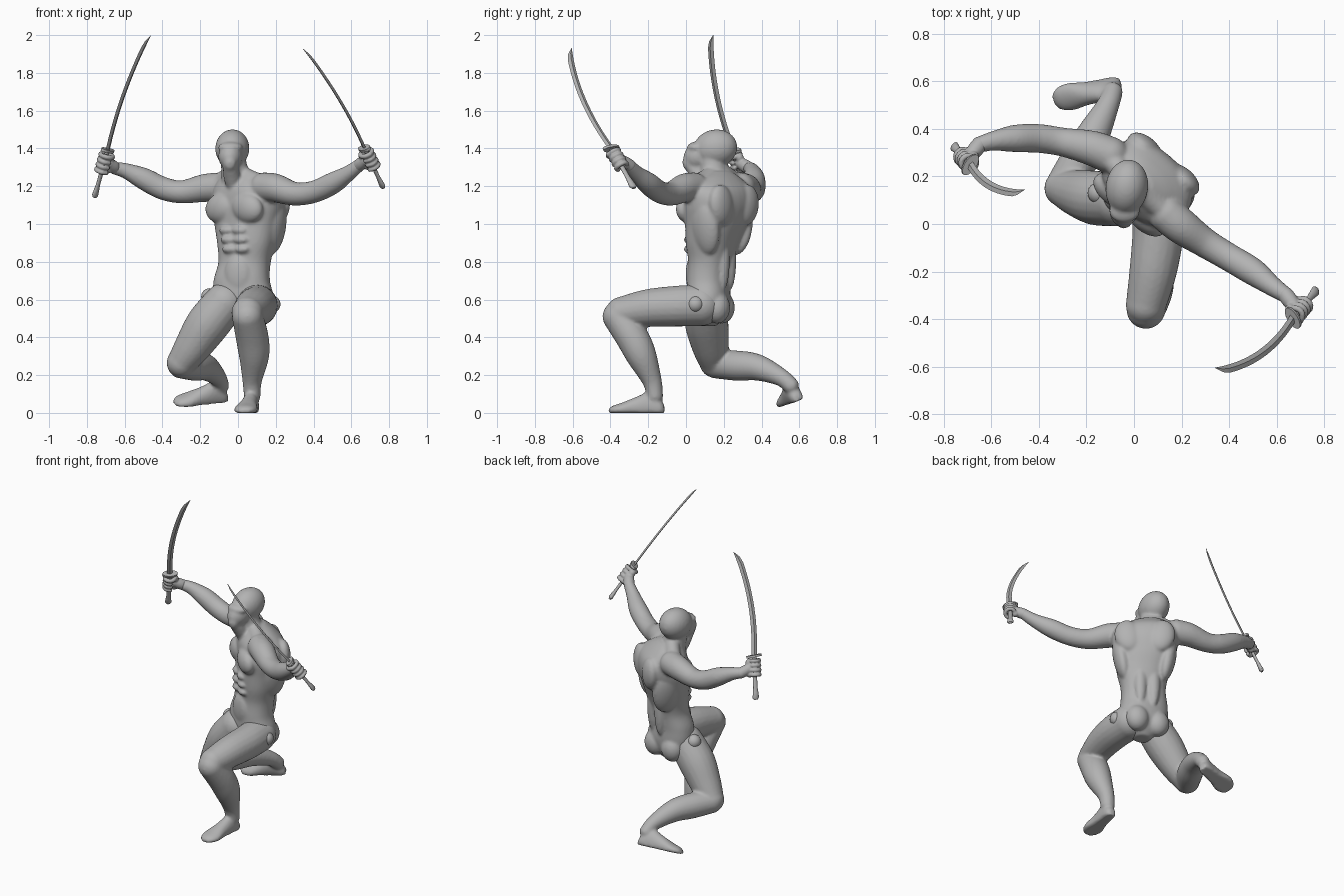
import bpy, bmesh, math
from mathutils import Vector, Matrix, Euler

cube = bpy.data.objects.get("Cube")
if cube:
    bpy.data.objects.remove(cube, do_unlink=True)

grey = bpy.data.materials.new("plain_grey")
grey.use_nodes = True
grey.diffuse_color = (0.45, 0.45, 0.45, 1)
grey.node_tree.nodes["Principled BSDF"].inputs["Base Color"].default_value = (0.45, 0.45, 0.45, 1)


def spline(rows, steps=6):
    """Smoothly interpolate rows of numbers (Catmull-Rom)."""
    out = []
    last = len(rows) - 1
    for i in range(last):
        quad = [rows[max(i - 1, 0)], rows[i], rows[i + 1], rows[min(i + 2, last)]]
        for s in range(steps):
            t = s / steps
            out.append([b + 0.5 * t * (c - a + t * (2 * a - 5 * b + 4 * c - d + t * (3 * (b - c) + d - a)))
                        for a, b, c, d in zip(*quad)])
    return out + [list(rows[-1])]


def skin(bm, rings):
    loops = [[bm.verts.new(p) for p in ring] for ring in rings]
    n = len(loops[0])
    for a, b in zip(loops, loops[1:]):
        for i in range(n):
            bm.faces.new((a[i], a[(i + 1) % n], b[(i + 1) % n], b[i]))
    bm.faces.new(loops[0][::-1])
    bm.faces.new(loops[-1])


def ellipsoid(bm, loc, radii, rot=(0, 0, 0)):
    turn = Euler([math.radians(a) for a in rot]).to_matrix().to_4x4()
    bmesh.ops.create_uvsphere(bm, u_segments=24, v_segments=16, radius=1,
                              matrix=Matrix.Translation(loc) @ turn @ Matrix.Diagonal((*radii, 1)))


def tube(bm, rows, n=20, steps=6):
    """Round limb through rows of x, y, z, radius, with domed ends."""
    pts = spline(rows, steps)
    side = Vector((0.31, 0.53, 0.79))
    rings = []
    for i, p in enumerate(pts):
        c = Vector(p[:3])
        axis = (Vector(pts[min(i + 1, len(pts) - 1)][:3]) - Vector(pts[max(i - 1, 0)][:3])).normalized()
        side = (side - axis * side.dot(axis)).normalized()
        other = axis.cross(side)
        rings.append([c + p[3] * (side * math.cos(k * math.tau / n) + other * math.sin(k * math.tau / n))
                      for k in range(n)])
    skin(bm, rings)
    for p in (pts[0], pts[-1]):
        ellipsoid(bm, p[:3], [p[3]] * 3)


def finish(bm, name, voxel=0, smooth=0):
    """Make the object; a voxel size melts its pieces into one surface."""
    bmesh.ops.recalc_face_normals(bm, faces=bm.faces)
    mesh = bpy.data.meshes.new(name)
    bm.to_mesh(mesh)
    bm.free()
    ob = bpy.data.objects.new(name, mesh)
    bpy.context.collection.objects.link(ob)
    if voxel:
        remesh = ob.modifiers.new("melt", 'REMESH')
        remesh.mode = 'VOXEL'
        remesh.voxel_size = voxel
        relax = ob.modifiers.new("relax", 'SMOOTH')
        relax.iterations = smooth
        graph = bpy.context.evaluated_depsgraph_get()
        ob.data = bpy.data.meshes.new_from_object(ob.evaluated_get(graph))
        ob.modifiers.clear()
    ob.data.materials.clear()
    ob.data.materials.append(grey)
    bpy.ops.object.select_all(action='DESELECT')
    ob.select_set(True)
    bpy.context.view_layer.objects.active = ob
    bpy.ops.object.shade_smooth_by_angle(angle=math.radians(80 if voxel else 35))


# Torso sections: height, centre x, centre y, half width, half depth, twist
sections = spline([
    (0.46, 0.03, 0.11, 0.05, 0.05, -10), (0.52, 0.03, 0.12, 0.12, 0.09, -10),
    (0.60, 0.03, 0.12, 0.16, 0.11, -10), (0.70, 0.02, 0.12, 0.15, 0.11, -14),
    (0.80, 0.035, 0.13, 0.14, 0.11, -22), (0.90, 0.045, 0.14, 0.16, 0.125, -32),
    (1.00, 0.05, 0.16, 0.185, 0.14, -38), (1.10, 0.055, 0.17, 0.205, 0.15, -40),
    (1.18, 0.05, 0.17, 0.20, 0.14, -42), (1.24, 0.03, 0.17, 0.14, 0.10, -42),
    (1.28, 0.01, 0.17, 0.07, 0.06, -42)])


def on_torso(row, u, v):
    t = math.radians(row[5])
    u, v = u * row[3], v * row[4]
    return Vector((row[1] + u * math.cos(t) - v * math.sin(t),
                   row[2] + u * math.sin(t) + v * math.cos(t), row[0]))


def muscle(bm, z, u, v, radii, tilt=0):
    """Ellipsoid set on the twisted torso; u and v are fractions of its half sizes."""
    row = min(sections, key=lambda r: abs(r[0] - z))
    ellipsoid(bm, on_torso(row, u, v), radii, (0, tilt, row[5]))


def rounded(a):
    return math.copysign(abs(a) ** 0.88, a)


body = bmesh.new()
skin(body, [[on_torso(r, rounded(math.cos(k * math.tau / 40)), rounded(math.sin(k * math.tau / 40)))
             for k in range(40)] for r in sections])
for s in (-1, 1):
    muscle(body, 1.085, s * 0.44, -0.78, (0.10, 0.055, 0.08), s * 12)       # chest
    muscle(body, 1.10, s * 0.5, 0.72, (0.085, 0.05, 0.11), s * 12)         # shoulder blade
    muscle(body, 0.98, s * 0.8, 0.3, (0.05, 0.085, 0.15), s * 10)          # side of back
    muscle(body, 0.82, s * 0.3, 0.80, (0.04, 0.035, 0.17))                 # lower back
    muscle(body, 0.56, s * 0.5, 0.55, (0.075, 0.07, 0.085))                # seat
    for z in (0.865, 0.915, 0.965):
        muscle(body, z, s * 0.24, -0.92, (0.045, 0.03, 0.024))             # stomach
muscle(body, 0.74, 0, -0.85, (0.07, 0.03, 0.10))                           # belly

# Neck and its slopes
tube(body, [(0.0, 0.16, 1.20, 0.09), (-0.02, 0.14, 1.30, 0.07), (-0.03, 0.13, 1.38, 0.068)])
tube(body, [(-0.02, 0.17, 1.28, 0.05), (0.08, 0.09, 1.235, 0.045), (0.18, 0.01, 1.20, 0.05)])
tube(body, [(-0.02, 0.18, 1.28, 0.05), (-0.08, 0.25, 1.235, 0.045), (-0.16, 0.31, 1.20, 0.05)])

# Head: skull, face, chin, brow, nose ridge and throat
ellipsoid(body, (-0.03, 0.155, 1.40), (0.09, 0.118, 0.10), (12, 0, -8))
ellipsoid(body, (-0.04, 0.07, 1.36), (0.064, 0.085, 0.072), (20, 0, -8))
ellipsoid(body, (-0.043, 0.015, 1.325), (0.036, 0.034, 0.045))
ellipsoid(body, (-0.04, 0.055, 1.405), (0.066, 0.05, 0.03))
tube(body, [(-0.04, 0.03, 1.39, 0.024), (-0.043, 0.005, 1.355, 0.02)])
tube(body, [(-0.043, 0.03, 1.31, 0.038), (-0.03, 0.08, 1.24, 0.045), (-0.02, 0.09, 1.18, 0.03)])

# Arms
arms = {
    "left": [(0.14, 0.04, 1.195, 0.078), (0.2, -0.01, 1.19, 0.076), (0.3, -0.08, 1.16, 0.063),
             (0.4, -0.14, 1.17, 0.059), (0.5, -0.2, 1.215, 0.058), (0.58, -0.26, 1.265, 0.043),
             (0.64, -0.30, 1.31, 0.034)],
    "right": [(-0.1, 0.29, 1.195, 0.078), (-0.18, 0.32, 1.19, 0.074), (-0.3, 0.345, 1.17, 0.061),
              (-0.4, 0.36, 1.19, 0.061), (-0.5, 0.36, 1.24, 0.058), (-0.59, 0.35, 1.28, 0.042),
              (-0.65, 0.335, 1.295, 0.034)]}
for rows in arms.values():
    tube(body, rows)
finish(body, "upper_body", 0.009, 5)


def foot(bm, heel, toe, up):
    heel, toe, up = Vector(heel), Vector(toe), Vector(up).normalized()
    side = (toe - heel).cross(up).normalized()
    rings = []
    for t, w, h in spline([(0, 0.02, 0.04), (0.08, 0.036, 0.08), (0.25, 0.042, 0.115), (0.5, 0.048, 0.085),
                           (0.75, 0.062, 0.055), (0.92, 0.05, 0.038), (1, 0.02, 0.02)], 4):
        c = heel.lerp(toe, t)
        rings.append([c + side * w * math.cos(k * math.tau / 24)
                      + up * h * max(0, 0.35 + 0.65 * math.sin(k * math.tau / 24)) for k in range(24)])
    skin(bm, rings)


# Legs: thigh, shin and foot; the left is planted and the right trails behind
legs = {
    "left": ([(0.1, 0.08, 0.57, 0.11), (0.1, -0.05, 0.565, 0.108), (0.08, -0.2, 0.555, 0.1),
              (0.05, -0.34, 0.53, 0.085)],
             [(0.05, -0.36, 0.51, 0.082), (0.075, -0.285, 0.4, 0.087), (0.085, -0.235, 0.3, 0.08),
              (0.075, -0.18, 0.17, 0.052), (0.075, -0.165, 0.09, 0.044)],
             ((0.08, -0.115, 0), (0.03, -0.41, 0), (0, 0, 1))),
    "right": ([(-0.07, 0.1, 0.58, 0.11), (-0.16, 0.11, 0.47, 0.115), (-0.24, 0.13, 0.35, 0.098),
               (-0.3, 0.15, 0.265, 0.078)],
              [(-0.3, 0.16, 0.255, 0.073), (-0.23, 0.27, 0.25, 0.08), (-0.17, 0.38, 0.24, 0.07),
               (-0.11, 0.5, 0.19, 0.048), (-0.09, 0.555, 0.145, 0.043)],
              ((-0.055, 0.6, 0.065), (-0.34, 0.525, 0.045), (0, -0.4, 0.9)))}
for name, (thigh, shin, sole) in legs.items():
    bm = bmesh.new()
    tube(bm, thigh)
    tube(bm, shin)
    foot(bm, *sole)
    finish(bm, name + "_leg", 0.009, 5)

# Hip joints
for name, loc in (("left", (0.18, 0.05, 0.575)), ("right", (-0.15, 0.13, 0.615))):
    bm = bmesh.new()
    ellipsoid(bm, loc, (0.045,) * 3)
    finish(bm, name + "_hip_joint")

# Curved swords: pommel, guard, tip, bow of the blade
swords = {"left": ((0.77, -0.275, 1.19), (0.67, -0.395, 1.40), (0.35, -0.62, 1.93), (0.03, -0.035, -0.012)),
          "right": ((-0.76, 0.33, 1.14), (-0.69, 0.25, 1.39), (-0.47, 0.13, 2.0), (-0.022, -0.03, 0))}
for name, ends in swords.items():
    pommel, guard, tip, bow = map(Vector, ends)
    along = (tip - guard).normalized()
    bow -= along * bow.dot(along)
    wide = bow.normalized()
    thick = along.cross(wide)

    # Blade with a ridged section and a slanted point
    bm = bmesh.new()
    rings = []
    for i in range(19):
        t = i / 18
        w = 0.018 if i < 17 else (0.014 if i < 18 else 0.001)
        c = guard.lerp(tip, t) + bow * 4 * t * (1 - t) - wide * (0.018 - w)
        rings.append([c + wide * w, c + thick * w * 0.35, c - wide * w, c - thick * w * 0.35])
    skin(bm, rings)
    finish(bm, name + "_blade")

    # Guard plate
    bm = bmesh.new()
    frame = Matrix((wide, thick, along)).transposed().to_4x4()
    bmesh.ops.create_cone(bm, cap_ends=True, segments=24, radius1=1, radius2=1, depth=1,
                          matrix=Matrix.Translation(guard) @ frame @ Matrix.Diagonal((0.05, 0.026, 0.014, 1)))
    finish(bm, name + "_guard")

    # Grip flaring to the pommel
    bm = bmesh.new()
    skin(bm, [[pommel.lerp(guard, t) + wide * r * math.cos(k * math.tau / 16)
               + thick * r * 0.65 * math.sin(k * math.tau / 16) for k in range(16)]
              for t, r in ((0, 0.012), (0.05, 0.021), (0.16, 0.018), (0.28, 0.014), (1, 0.015))])
    finish(bm, name + "_grip")

    # Hand: palm, four curled fingers and a thumb
    bm = bmesh.new()
    wrist = Vector(arms[name][-1][:3])
    axis = (pommel - guard).normalized()
    middle = guard + axis * 0.075
    back = wrist - middle
    back = (back - axis * back.dot(axis)).normalized()
    across = axis.cross(back) * (1 if name == "left" else -1)
    palm = middle + back * 0.032
    tube(bm, [(*wrist, 0.034), (*wrist.lerp(palm, 0.5), 0.034), (*palm, 0.03)], 16)
    tube(bm, [(*(palm - axis * 0.035), 0.023), (*(palm + axis * 0.035), 0.023)], 16)

    def curl(c, angles, reach, size):
        tube(bm, [(*(c + (back * math.cos(math.radians(a)) + across * math.sin(math.radians(a))) * reach), size)
                  for a in angles], 12, 4)

    for i in range(4):
        curl(guard + axis * (0.03 + 0.029 * i), range(20, 281, 52), 0.031, 0.0125)
    curl(guard + axis * 0.028, range(-10, -151, -35), 0.034, 0.0135)
    finish(bm, name + "_hand", 0.005, 2)
